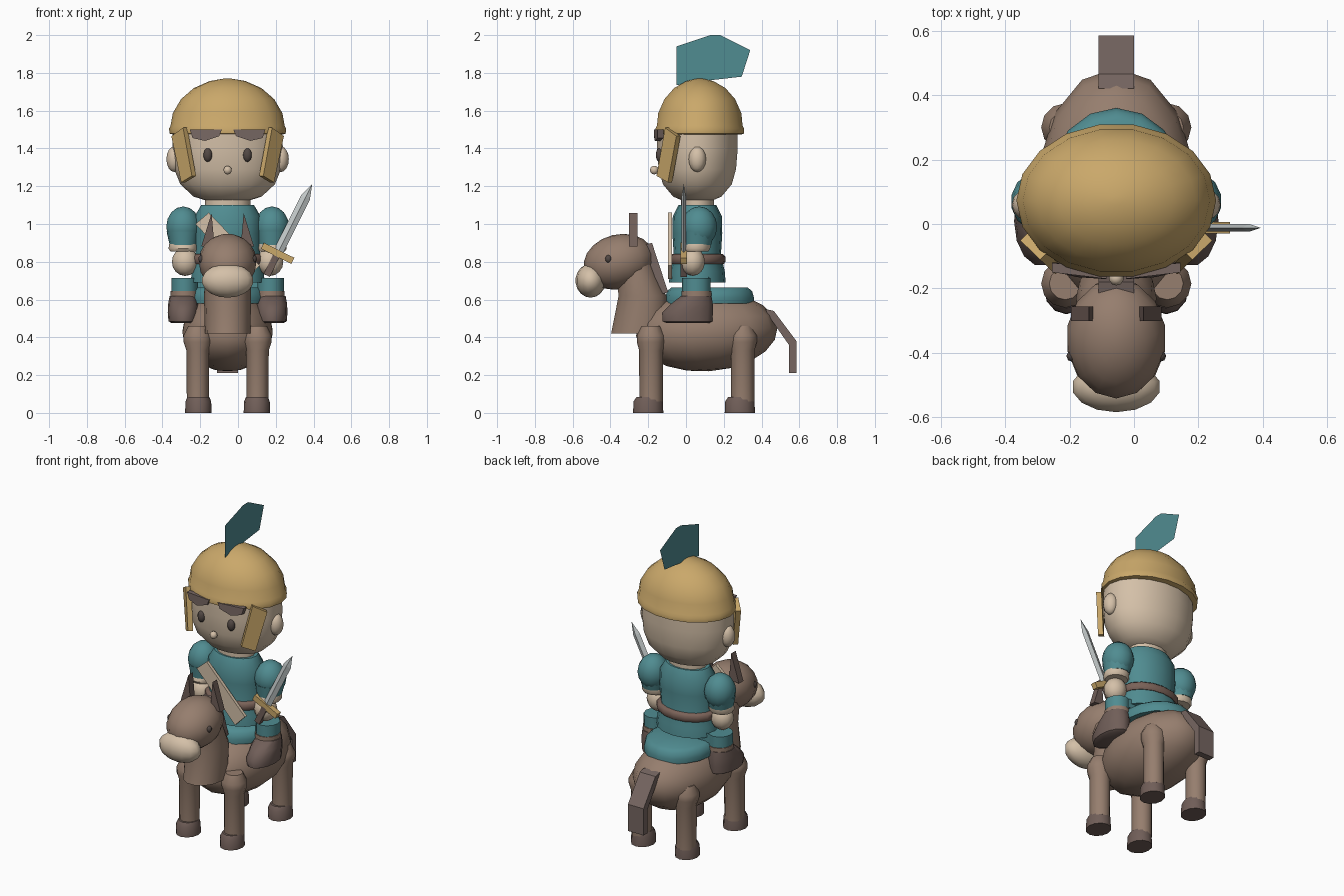
import bpy, bmesh, math
from mathutils import Vector, Matrix

CX = -0.055  # centre plane of rider and mount


def mat(name, r, g, b):
    lin = [(c / 255 / 12.92) if c < 11 else ((c / 255 + 0.055) / 1.055) ** 2.4 for c in (r, g, b)]
    m = bpy.data.materials.new(name)
    m.diffuse_color = (*lin, 1)
    return m


GOLD = mat("gold", 202, 168, 106)
SKIN = mat("skin", 212, 192, 168)
TEAL = mat("teal", 80, 140, 145)
BROWN = mat("coat brown", 150, 126, 110)
DARK = mat("dark leather", 112, 94, 88)
HAIR = mat("hair", 118, 102, 97)
STEEL = mat("steel", 196, 202, 202)
EYE = mat("eye", 82, 72, 68)
BELT = mat("belt brown", 122, 98, 88)


def finish(name, bm, m, angle=50):
    """Turn a bmesh into a named object; x is relative to the centre plane."""
    bmesh.ops.recalc_face_normals(bm, faces=bm.faces)
    bmesh.ops.translate(bm, verts=bm.verts, vec=(CX, 0, 0))
    me = bpy.data.meshes.new(name)
    bm.to_mesh(me)
    bm.free()
    me.materials.append(m)
    ob = bpy.data.objects.new(name, me)
    bpy.context.collection.objects.link(ob)
    if angle:
        bpy.ops.object.select_all(action='DESELECT')
        ob.select_set(True)
        bpy.context.view_layer.objects.active = ob
        bpy.ops.object.shade_smooth_by_angle(angle=math.radians(angle))
    return ob


def ball(name, c, r, m, u=14, v=9, tilt=0):
    bm = bmesh.new()
    bmesh.ops.create_uvsphere(bm, u_segments=u, v_segments=v, radius=1)
    mx = Matrix.Translation(c) @ Matrix.Rotation(tilt, 4, 'X') @ Matrix.Diagonal((*r, 1))
    bmesh.ops.transform(bm, matrix=mx, verts=bm.verts)
    return finish(name, bm, m, 60)


def loft(name, rings, m, n=14, x=0, angle=50):
    """Stack of elliptical rings (z, centre y, x radius, y radius)."""
    bm = bmesh.new()
    loops = []
    for z, cy, rx, ry in rings:
        loops.append([bm.verts.new((x + rx * math.cos(2 * math.pi * i / n),
                                    cy + ry * math.sin(2 * math.pi * i / n), z)) for i in range(n)])
    for a, b in zip(loops, loops[1:]):
        for i in range(n):
            bm.faces.new((a[i], a[(i + 1) % n], b[(i + 1) % n], b[i]))
    bm.faces.new(loops[0][::-1])
    bm.faces.new(loops[-1])
    return finish(name, bm, m, angle)


def slab(name, pts, offset, m):
    """Flat outline extruded by an offset vector."""
    bm = bmesh.new()
    off = Vector(offset)
    a = [bm.verts.new(Vector(p) - off / 2) for p in pts]
    if off.length == 0:
        bm.faces.new(a)
        return finish(name, bm, m, 0)
    b = [bm.verts.new(Vector(p) + off / 2) for p in pts]
    bm.faces.new(a)
    bm.faces.new(b[::-1])
    for i in range(len(a)):
        j = (i + 1) % len(a)
        bm.faces.new((a[i], a[j], b[j], b[i]))
    return finish(name, bm, m, 0)


def yz(pts):
    return [(0, y, z) for y, z in pts]


# --- mount: body, neck, head
ball("horse_body", (0, 0.11, 0.43), (0.245, 0.375, 0.21), BROWN, 14, 10, 0.06)
loft("horse_neck", [(0.42, -0.25, 0.12, 0.15), (0.62, -0.23, 0.125, 0.13),
                    (0.72, -0.26, 0.12, 0.11), (0.86, -0.30, 0.10, 0.10)], BROWN)
ball("horse_head", (0, -0.355, 0.80), (0.155, 0.19, 0.145), BROWN, 14, 10, 0.25)
ball("horse_muzzle", (0, -0.505, 0.70), (0.14, 0.08, 0.09), SKIN, 14, 9)
slab("mane", yz([(-0.22, 0.89), (-0.18, 0.90), (-0.095, 0.64), (-0.15, 0.62)]), (0.11, 0, 0), HAIR)
slab("tail", yz([(0.42, 0.55), (0.465, 0.54), (0.585, 0.38), (0.585, 0.21), (0.545, 0.21),
                 (0.545, 0.36), (0.44, 0.51)]), (0.11, 0, 0), HAIR)

# --- saddle
loft("saddle", [(0.58, 0.125, 0.205, 0.235), (0.61, 0.125, 0.21, 0.235),
                (0.645, 0.125, 0.20, 0.225), (0.665, 0.125, 0.17, 0.20)], TEAL, 16)

# --- rider: torso
loft("tunic", [(0.69, 0.06, 0.195, 0.15), (0.75, 0.06, 0.19, 0.145), (0.84, 0.06, 0.17, 0.125),
               (0.95, 0.06, 0.178, 0.132), (1.04, 0.06, 0.175, 0.13), (1.10, 0.06, 0.14, 0.10)], TEAL, 16)
loft("belt", [(0.788, 0.06, 0.185, 0.14), (0.80, 0.06, 0.195, 0.148), (0.828, 0.06, 0.195, 0.148),
              (0.84, 0.06, 0.18, 0.135)], BELT, 16)
loft("neck", [(1.08, 0.06, 0.12, 0.09), (1.16, 0.06, 0.12, 0.09)], SKIN)
slab("chest_strap", [(-0.17, -0.085, 1.0), (-0.10, -0.085, 1.06), (0.17, -0.085, 0.78),
                     (0.10, -0.085, 0.71)], (0, 0.02, 0), SKIN)

# --- rider: head and face
loft("head", [(1.12, 0.06, 0.10, 0.07), (1.145, 0.06, 0.18, 0.13), (1.21, 0.06, 0.25, 0.185),
              (1.29, 0.06, 0.283, 0.208), (1.40, 0.06, 0.293, 0.217), (1.52, 0.06, 0.285, 0.215)],
     SKIN, 18, angle=60)
ball("nose", (0, -0.168, 1.285), (0.023, 0.023, 0.023), SKIN, 10, 6)

# --- helmet: dome with rolled rim, plus a thin plume
DOME = [(0.305 * math.cos(t), 0.235 * math.cos(t), 1.505 + 0.265 * math.sin(t))
        for t in (math.radians(d) for d in (2, 18, 36, 54, 72, 86))]
loft("helmet", [(1.475, 0.073, 0.295, 0.225), (1.478, 0.073, 0.307, 0.237), (1.505, 0.073, 0.31, 0.239),
                (1.52, 0.073, 0.302, 0.23)] + [(z, 0.073, rx, ry) for rx, ry, z in DOME[1:]],
     GOLD, 18, angle=60)
slab("plume", yz([(-0.05, 1.94), (0.13, 2.0), (0.18, 2.0), (0.34, 1.92), (0.295, 1.78),
                  (0.12, 1.76), (-0.05, 1.735)]), (0, 0, 0), TEAL)

# --- everything that comes in left/right pairs
for side, s in (("left", -1), ("right", 1)):
    # mount legs and hooves
    for end, y in (("front", -0.185), ("back", 0.30)):
        loft(f"{end}_leg_{side}", [(0.06, y, 0.058, 0.062), (0.33, y, 0.06, 0.063), (0.375, y, 0.075, 0.075),
                                   (0.41, y, 0.075, 0.075), (0.46, y, 0.05, 0.05)], BROWN, 12, s * 0.158)
        loft(f"{end}_hoof_{side}", [(0, y - 0.015, 0.07, 0.08), (0.06, y - 0.015, 0.068, 0.078),
                                    (0.085, y - 0.01, 0.058, 0.066)], DARK, 12, s * 0.155)
    # mount face
    ball(f"horse_eye_{side}", (s * 0.135, -0.41, 0.815), (0.02, 0.018, 0.022), EYE, 8, 6)
    slab(f"horse_ear_{side}", [(s * 0.14, -0.278, 0.88), (s * 0.085, -1.112 / 4, 1.058),
                               (s * 0.07, -0.278, 0.89)], (0, 0.045, 0), DARK)
    # rider face and ears
    ball(f"eye_{side}", (s * 0.105, -0.14, 1.365), (0.024, 0.02, 0.036), EYE, 10, 8)
    ball(f"ear_{side}", (s * 0.282, 0.06, 1.343), (0.042, 0.046, 0.068), SKIN, 12, 8)
    slab(f"fringe_{side}", [(s * 0.20, -0.135, 1.50), (s * 0.03, -0.155, 1.50), (s * 0.045, -0.155, 1.465),
                            (s * 0.12, -0.15, 1.44), (s * 0.185, -0.135, 1.455)], (0, 0.03, 0), HAIR)
    # helmet cheek guard
    slab(f"cheek_guard_{side}", [(s * 0.225, -0.10, 1.51), (s * 0.287, -0.04, 1.465),
                                 (s * 0.235, -0.085, 1.22), (s * 0.178, -0.145, 1.255)],
         (s * 0.022, -0.022, 0), GOLD)
    # arms
    ball(f"sleeve_{side}", (s * 0.235, 0.07, 0.985), (0.092, 0.095, 0.108), TEAL, 14, 8)
    loft(f"sleeve_end_{side}", [(0.89, 0.06, 0.072, 0.075), (0.96, 0.065, 0.088, 0.088)], TEAL, 14, s * 0.235)
    loft(f"cuff_{side}", [(0.855, 0.055, 0.068, 0.065), (0.87, 0.055, 0.078, 0.075),
                          (0.895, 0.06, 0.074, 0.072)], SKIN, 14, s * 0.235)
    ball(f"hand_{side}", (s * 0.225, 0.035, 0.80), (0.07, 0.065, 0.075), SKIN, 12, 8)
    # legs and boots
    loft(f"trouser_{side}", [(0.64, 0.055, 0.07, 0.075), (0.715, 0.055, 0.07, 0.075)], TEAL, 12, s * 0.228)
    slab(f"thigh_{side}", [(s * 0.23, 0.12, 0.66), (s * 0.10, 0.12, 0.66), (s * 0.10, 0.12, 0.73),
                           (s * 0.23, 0.12, 0.71)], (0, 0.001, 0), TEAL)
    loft(f"boot_cuff_{side}", [(0.61, 0.055, 0.074, 0.08), (0.645, 0.055, 0.074, 0.08)], BROWN, 12, s * 0.228)
    loft(f"boot_{side}", [(0.475, 0.01, 0.06, 0.115), (0.485, 0.008, 0.078, 0.135), (0.53, 0.008, 0.082, 0.138),
                          (0.575, 0.03, 0.08, 0.115), (0.62, 0.055, 0.072, 0.082)], DARK, 14, s * 0.235)

# --- sword: drawn upright at its guard, then leaned outward
ROOT, LEAN = Vector((0.265, -0.012, 0.845)), math.radians(26.5)
ROT = Matrix.Rotation(LEAN, 3, 'Y')


def sword_part(name, outline, depth, m):
    slab(name, [ROOT + ROT @ Vector((x, 0, z)) for x, z in outline], (0, depth, 0), m)


bm = bmesh.new()  # blade with a raised ridge on both faces
tip = bm.verts.new((0, 0, 0.41))
low, high = ([bm.verts.new(p) for p in ((-0.026, 0, z), (0, -0.012, z), (0.026, 0, z), (0, 0.012, z))]
             for z in (0.0, 0.33))
for i in range(4):
    j = (i + 1) % 4
    bm.faces.new((low[i], low[j], high[j], high[i]))
    bm.faces.new((high[i], high[j], tip))
bm.faces.new(low)
bmesh.ops.transform(bm, matrix=Matrix.Translation(ROOT) @ ROT.to_4x4(), verts=bm.verts)
finish("sword_blade", bm, STEEL, 0)
sword_part("sword_guard", [(-0.09, -0.018), (0.09, -0.018), (0.09, 0.018), (-0.09, 0.018)], 0.035, GOLD)
sword_part("sword_grip", [(-0.018, -0.13), (0.018, -0.13), (0.018, -0.01), (-0.018, -0.01)], 0.035, DARK)
